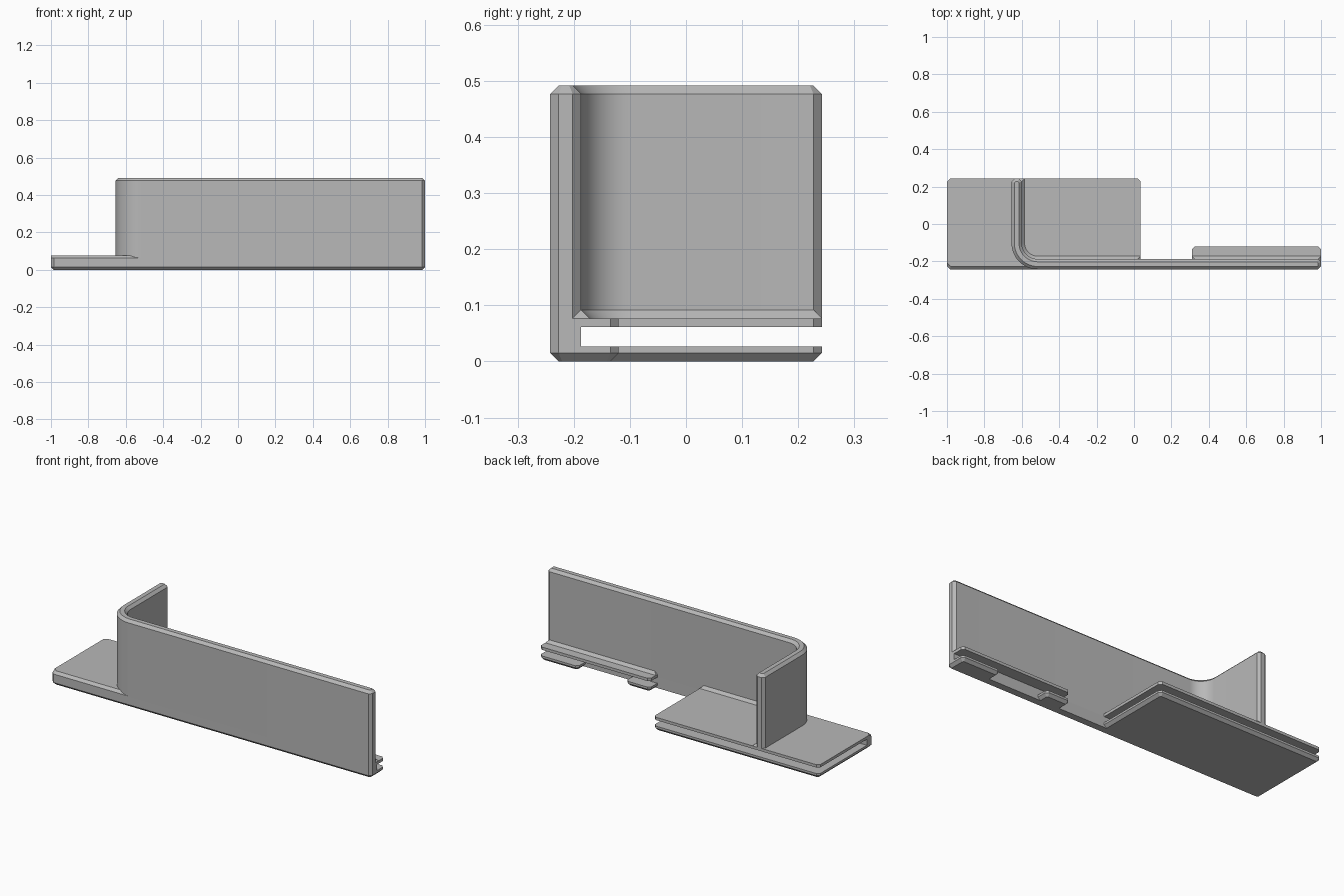
import bpy
import math
from mathutils import Vector

cube = bpy.data.objects.get("Cube")
if cube:
    bpy.data.objects.remove(cube, do_unlink=True)

grey = bpy.data.materials.new("plain grey")
grey.use_nodes = True
GREY = (0.48, 0.48, 0.48, 1)
grey.diffuse_color = GREY
grey.node_tree.nodes["Principled BSDF"].inputs["Base Color"].default_value = GREY

# Main dimensions
C = 0.015                      # chamfer size
FRONT, INNER, BACK = -0.242, -0.187, 0.242
THICK = INNER - FRONT
LEFT_WALL = -0.655             # outer face of the return wall
RADIUS = 0.14                  # outer bend radius
PLATE_END = 0.035
TAB_START, TAB_BACK = 0.31, -0.12
LOW_TOP, SLOT_TOP, PLATE_TOP = 0.027, 0.061, 0.077
HEIGHT = 0.492


def rect(x0, x1, y0, y1, front_cut=0.0, back_cut=0.0):
    """Counter-clockwise rectangle with optional cut corners."""
    pts = []
    f, b = front_cut, back_cut
    pts += [(x0, y0 + f), (x0 + f, y0)] if f else [(x0, y0)]
    pts += [(x1 - f, y0), (x1, y0 + f)] if f else [(x1, y0)]
    pts += [(x1, y1 - b), (x1 - b, y1)] if b else [(x1, y1)]
    pts += [(x0 + b, y1), (x0, y1 - b)] if b else [(x0, y1)]
    return [Vector(p) for p in pts]


def bend(near, far, x_end, y_end, cut=0.0, steps=12):
    """L-shaped outline between two offsets from the outer wall face."""
    cx, cy = LEFT_WALL + RADIUS, FRONT + RADIUS

    def arc(r):
        angles = [math.pi + i / steps * math.pi / 2 for i in range(steps + 1)]
        return [(cx + r * math.cos(a), cy + r * math.sin(a)) for a in angles]

    ya, yb = FRONT + near, FRONT + far
    xa, xb = LEFT_WALL + near, LEFT_WALL + far
    if cut:
        right = [(x_end - cut, ya), (x_end, ya + cut), (x_end, yb - cut), (x_end - cut, yb)]
        rear = [(xb, y_end - cut), (xb - cut, y_end), (xa + cut, y_end), (xa, y_end - cut)]
    else:
        right = [(x_end, ya), (x_end, yb)]
        rear = [(xb, y_end), (xa, y_end)]
    return [Vector(p) for p in arc(RADIUS - near) + right + arc(RADIUS - far)[::-1] + rear]


def inset(outline, rule=lambda n: True, d=C):
    """Move the edges whose outward normal meets the rule inwards."""
    lines = []
    for i, p in enumerate(outline):
        t = (outline[(i + 1) % len(outline)] - p).normalized()
        n = Vector((t.y, -t.x))
        lines.append((n, n.dot(p) - (d if rule(n) else 0)))
    result = []
    for i, (n, k) in enumerate(lines):
        m, j = lines[i - 1]
        det = m.x * n.y - m.y * n.x
        result.append(Vector(((j * n.y - k * m.y) / det, (m.x * k - n.x * j) / det)))
    return result


def loft(name, *rings):
    """Solid through stacked outlines given as (outline, height)."""
    n = len(rings[0][0])
    verts = [(p.x, p.y, z) for outline, z in rings for p in outline]
    faces = [tuple(reversed(range(n))), tuple(range(len(verts) - n, len(verts)))]
    for r in range(len(rings) - 1):
        for i in range(n):
            j = (i + 1) % n
            faces.append((r * n + i, r * n + j, (r + 1) * n + j, (r + 1) * n + i))
    mesh = bpy.data.meshes.new(name)
    mesh.from_pydata(verts, [], faces)
    mesh.materials.append(grey)
    obj = bpy.data.objects.new(name, mesh)
    bpy.context.collection.objects.link(obj)
    bpy.ops.object.select_all(action="DESELECT")
    obj.select_set(True)
    bpy.context.view_layer.objects.active = obj
    bpy.ops.object.shade_smooth_by_angle(angle=math.radians(20))
    return obj


def not_back(n):
    return n.y < 0.5


def not_front(n):
    return n.y > -0.5


def front_only(n):
    return n.y < -0.5


# Bent upright wall with chamfered rim and ends
wall = bend(0, THICK, 1, BACK, cut=C)
loft("bent_wall", (wall, SLOT_TOP), (wall, HEIGHT - C), (inset(wall), HEIGHT))

# Solid rail along the bottom front
rail = rect(-1, 1, FRONT, INNER, front_cut=C)
loft("front_rail", (inset(rail, not_back), 0), (rail, C), (rail, SLOT_TOP + 0.001))

# Wide pair of plates with the open slot between them
upper = rect(-1, PLATE_END, FRONT, BACK, C, C)
loft("upper_plate", (upper, SLOT_TOP), (upper, PLATE_TOP - C + 0.001),
     (inset(upper, front_only), PLATE_TOP))
lower = rect(-1, PLATE_END, INNER - 0.02, BACK, 0, C)
loft("lower_plate", (inset(lower, not_front), 0), (lower, C), (lower, LOW_TOP))

# Narrow upper ledge and the two lower tabs
ledge = rect(TAB_START, 1, INNER - C, TAB_BACK, 0, C)
loft("upper_ledge", (ledge, SLOT_TOP), (ledge, PLATE_TOP))
for name, x0, x1 in (("inner_tab", TAB_START, 0.46), ("outer_tab", 0.76, 1)):
    tab = rect(x0, x1, INNER - 0.02, TAB_BACK, 0, C)
    loft(name, (inset(tab, not_front), 0), (tab, C), (tab, LOW_TOP))

# Sloped fillets where the wall meets the plates
loft("bend_fillet",
     (bend(C, THICK + C, PLATE_END, BACK), PLATE_TOP),
     (bend(C, THICK, PLATE_END - C, BACK - C), PLATE_TOP + C))
loft("ledge_fillet",
     (rect(TAB_START, 1, INNER - C, INNER + C), PLATE_TOP),
     (rect(TAB_START + C, 1 - C, INNER - C, INNER), PLATE_TOP + C))
